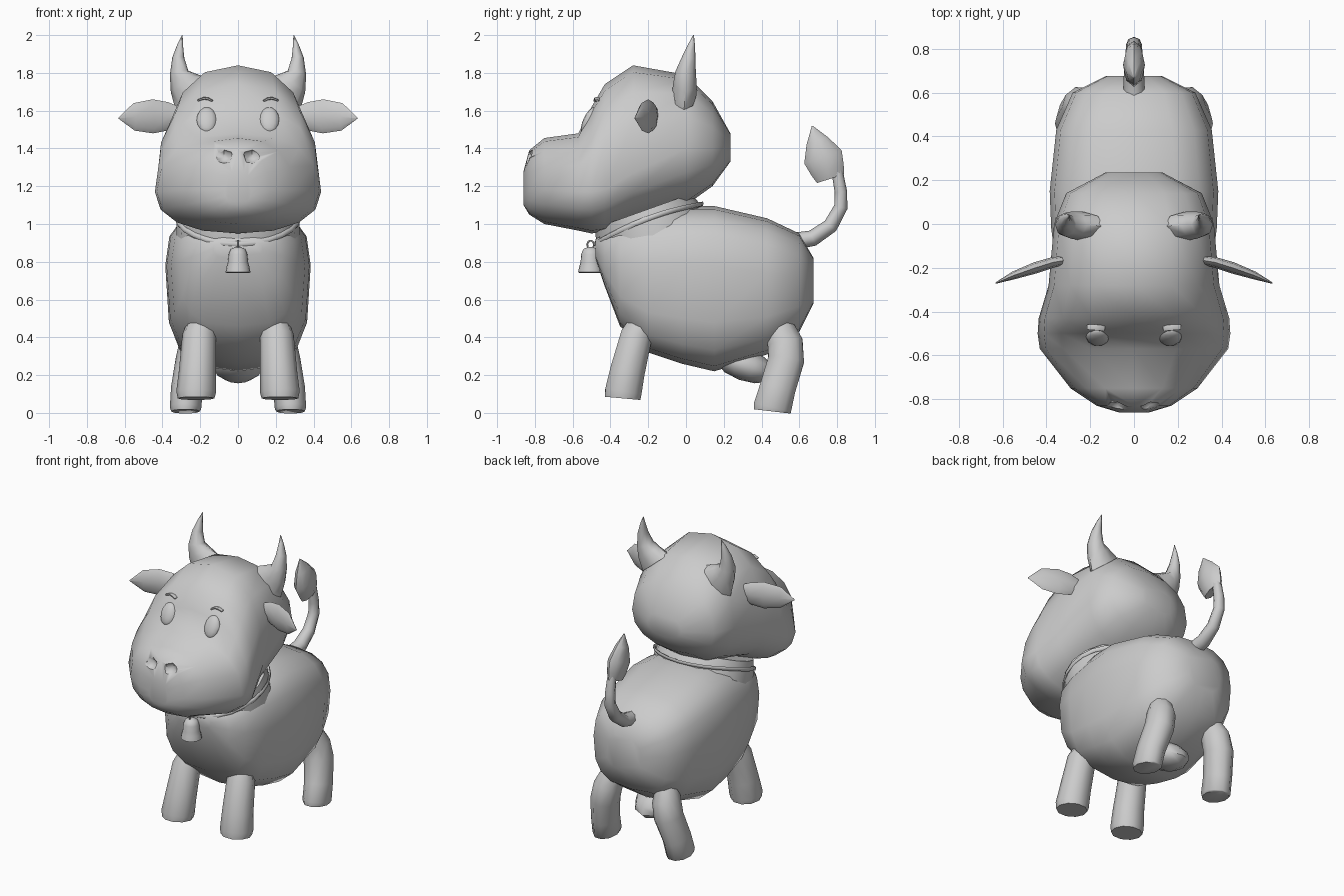
import bpy, bmesh, math
from mathutils import Vector, Matrix

if "Cube" in bpy.data.objects:
    bpy.data.objects.remove(bpy.data.objects["Cube"])

grey = bpy.data.materials.new("light grey")
grey.diffuse_color = (0.6, 0.6, 0.6, 1)
grey.use_nodes = True
grey.node_tree.nodes["Principled BSDF"].inputs["Base Color"].default_value = grey.diffuse_color


def finish(name, bm, mirror=False, angle=50):
    bmesh.ops.recalc_face_normals(bm, faces=bm.faces)
    me = bpy.data.meshes.new(name)
    bm.to_mesh(me)
    bm.free()
    me.materials.append(grey)
    ob = bpy.data.objects.new(name, me)
    bpy.context.collection.objects.link(ob)
    if mirror:
        ob.modifiers.new("mirror", 'MIRROR').use_clip = False
    bpy.ops.object.select_all(action='DESELECT')
    ob.select_set(True)
    bpy.context.view_layer.objects.active = ob
    bpy.ops.object.shade_smooth_by_angle(angle=math.radians(angle))
    return ob


def skin(name, rings, mirror=False, closed=False, angle=50):
    """Bridge successive rings of points and cap the ends."""
    bm = bmesh.new()
    rv = [[bm.verts.new(p) for p in r] for r in rings]
    n = len(rings[0])
    pairs = list(zip(rv, rv[1:])) + ([(rv[-1], rv[0])] if closed else [])
    for a, b in pairs:
        for i in range(n):
            j = (i + 1) % n
            bm.faces.new((a[i], a[j], b[j], b[i]))
    if not closed:
        bm.faces.new(rv[0])
        bm.faces.new(rv[-1])
    return finish(name, bm, mirror, angle)


def hull(name, stations, n=16, top=2.5, low=2.5):
    """Loft along y: each station is y, bottom, widest height, top, half width."""
    rings = []
    for y, zb, zm, zt, w in stations:
        ring = []
        for i in range(n):
            a = 2 * math.pi * i / n
            c, s = math.cos(a), math.sin(a)
            e = 2 / (top if s > 0 else low)
            x = w * math.copysign(abs(c) ** e, c)
            h = math.copysign(abs(s) ** e, s)
            ring.append((x, y, zm + h * ((zt - zm) if h > 0 else (zm - zb))))
        rings.append(ring)
    return skin(name, rings, angle=60)


def tube(name, path, side, n=8, mirror=False, closed=False, angle=50):
    """Sweep along points (x, y, z, radius along side, other radius)."""
    pts = [Vector(p[:3]) for p in path]
    m, rings = len(pts), []
    for i, p in enumerate(path):
        if closed:
            t = pts[(i + 1) % m] - pts[i - 1]
        else:
            t = pts[min(i + 1, m - 1)] - pts[max(i - 1, 0)]
        t.normalize()
        s = Vector(side)
        s = (s - t * s.dot(t)).normalized()
        u = t.cross(s)
        rings.append([pts[i] + s * p[3] * math.cos(2 * math.pi * k / n)
                      + u * p[4] * math.sin(2 * math.pi * k / n) for k in range(n)])
    return skin(name, rings, mirror, closed, angle)


def ball(name, loc, scale, tilt=0, mirror=False, seg=12, rows=8):
    bm = bmesh.new()
    mat = Matrix.Translation(loc) @ Matrix.Rotation(tilt, 4, 'X') @ Matrix.Diagonal((*scale, 1))
    bmesh.ops.create_uvsphere(bm, u_segments=seg, v_segments=rows, radius=1, matrix=mat)
    return finish(name, bm, mirror)


# Barrel body and the neck rising into the head
hull("body", [
    (-.48, .82, .87, .92, .13), (-.43, .67, .83, .96, .235),
    (-.35, .46, .80, 1.02, .31), (-.20, .32, .78, 1.07, .355),
    (-.02, .26, .78, 1.095, .378), (.15, .22, .78, 1.095, .385),
    (.43, .31, .74, 1.03, .355), (.60, .43, .72, .95, .28),
    (.675, .58, .71, .82, .13)], top=2.7, low=3.1)
tube("neck", [(0, -.14, .84, .33, .31), (0, -.20, 1.0, .325, .295),
              (0, -.225, 1.07, .31, .27)], (1, 0, 0), 16)

# Head with wide muzzle
head = hull("head", [
    (-.86, 1.10, 1.18, 1.28, .07), (-.83, 1.05, 1.18, 1.39, .17),
    (-.75, 1.00, 1.18, 1.455, .29), (-.57, .965, 1.17, 1.48, .43),
    (-.50, .95, 1.17, 1.62, .44), (-.43, .96, 1.18, 1.74, .435),
    (-.28, 1.03, 1.27, 1.84, .39), (0, 1.10, 1.40, 1.79, .365),
    (.14, 1.20, 1.40, 1.65, .31), (.235, 1.33, 1.40, 1.48, .13)], top=2.4, low=2.25)

# Nostril pits cut into the muzzle
cutter = ball("nostril_cutter", (.075, -.845, 1.36), (.052, .05, .04), .5, True, 6, 4)
cut = head.modifiers.new("nostrils", 'BOOLEAN')
cut.operation = 'DIFFERENCE'
cut.object = cutter
cut.solver = 'EXACT'
bpy.context.view_layer.objects.active = head
bpy.ops.object.modifier_move_to_index(modifier="nostrils", index=0)
bpy.ops.object.modifier_apply(modifier="nostrils")
bpy.data.objects.remove(cutter)

# Eyes and brows lying on the sloping forehead
ball("eyes", (.165, -.515, 1.55), (.054, .028, .075), -.45, True)
tube("eyebrows", [(.135, -.478, 1.651, .005, .014), (.155, -.474, 1.662, .007, .015),
                  (.18, -.472, 1.666, .007, .015), (.213, -.470, 1.654, .005, .014)],
     (0, 0, 1), 6, True)

# Curved horns flaring to a wide base on the head
tube("horns", [(.235, -.01, 1.685, .066, .125), (.285, -.005, 1.745, .062, .085),
               (.312, -.002, 1.80, .055, .05), (.316, .015, 1.88, .036, .032),
               (.306, .03, 1.95, .018, .015), (.295, .04, 2.0, .002, .002)],
     (0, 1, 0), 8, True)

# Leaf shaped ears
tube("ears", [(.31, -.165, 1.57, .05, .02), (.37, -.175, 1.57, .075, .024),
              (.45, -.20, 1.57, .09, .026), (.55, -.235, 1.567, .073, .018),
              (.632, -.27, 1.56, .003, .003)], (0, 0, 1), 8, True)

# Collar sloping round the neck
collar = []
for i in range(24):
    a = 2 * math.pi * i / 24
    y = -.20 - .285 * math.cos(a)
    z = 1.03 - .105 * math.cos(a) - .03 * math.cos(a) ** 2
    collar.append((.325 * math.sin(a), y, z, .014, .008))
tube("collar", collar, (0, .3, 1), 6, closed=True)

# Bell and its hanging loop
bell = [(.0, .74), (.058, .74), (.066, .745), (.06, .775), (.053, .80),
        (.05, .84), (.038, .868), (.012, .878)]
skin("bell", [[(max(r, .003) * math.cos(k * math.pi / 8), -.505 + max(r, .003) * math.sin(k * math.pi / 8), z)
               for k in range(16)] for r, z in bell])
tube("bell_loop", [(0, -.505 + .018 * math.cos(i * math.pi / 5),
                    .89 + .022 * math.sin(i * math.pi / 5), .006, .006)
                   for i in range(10)], (1, 0, 0), 6, closed=True)

# Legs
tube("front_legs", [(.19, -.225, .48, .075, .075), (.205, -.262, .41, .09, .088),
                    (.215, -.31, .22, .098, .097), (.222, -.332, .11, .105, .102),
                    (.222, -.335, .077, .097, .098)], (1, 0, 0), 10, True)
tube("back_legs", [(.20, .49, .46, .07, .08), (.222, .525, .37, .088, .098),
                   (.24, .53, .28, .09, .10), (.27, .485, .13, .085, .10),
                   (.278, .457, .025, .083, .106), (.278, .455, .008, .076, .10)],
     (1, 0, 0), 10, True)

# Udder sloping down towards the back
ball("udder", (0, .31, .255), (.135, .17, .085), -.35, seg=10, rows=6)

# Tail with a pointed tuft
tube("tail", [(0, .58, .91, .05, .045), (0, .67, .925, .047, .043),
              (0, .765, .99, .04, .04), (0, .82, 1.09, .036, .036),
              (0, .82, 1.17, .033, .033), (0, .80, 1.28, .028, .03)], (1, 0, 0), 8)
tube("tail_tuft", [(0, .765, 1.24, .03, .075), (0, .75, 1.285, .045, .09),
                   (0, .725, 1.355, .05, .105), (0, .695, 1.44, .035, .06),
                   (0, .668, 1.52, .002, .002)], (1, 0, 0), 8)
